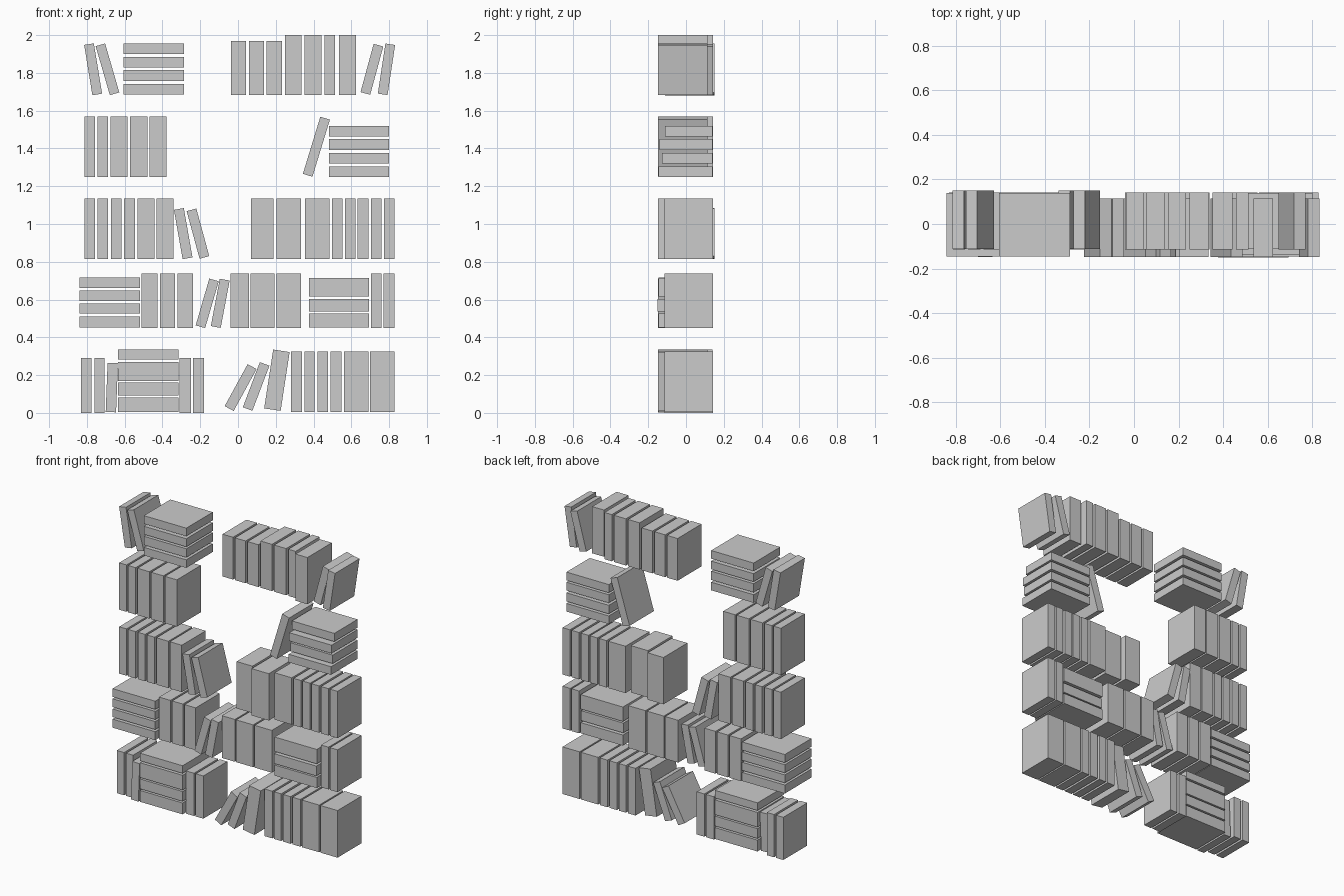
import bpy
from math import radians
from mathutils import Matrix, Vector

BACK = (-0.115, 0.142)    # books pushed back on the shelf
FRONT = (-0.147, 0.115)   # books pulled forward
FAR = (-0.112, 0.15)      # books leaning at the very back
DEEP = (-0.145, 0.14)     # full depth books in stacks


def box(name, cx, cz, w, h, ys, lean=0.0):
    """Plain block; lean is degrees from upright, positive to the right."""
    x, z = w / 2, h / 2
    rot = Matrix.Rotation(radians(lean), 3, 'Y')
    verts = [rot @ Vector((sx * x, 0, sz * z)) + Vector((cx, y, cz))
             for y in ys for sx, sz in ((-1, -1), (1, -1), (1, 1), (-1, 1))]
    faces = [(0, 1, 2, 3), (7, 6, 5, 4), (4, 5, 1, 0),
             (5, 6, 2, 1), (6, 7, 3, 2), (7, 4, 0, 3)]
    me = bpy.data.meshes.new(name)
    me.from_pydata(verts, [], faces)
    ob = bpy.data.objects.new(name, me)
    bpy.context.collection.objects.link(ob)


def upright(row, z0, z1, spans, ys=BACK):
    for a, b in spans:
        box(f"{row}_upright_book", (a + b) / 2, (z0 + z1) / 2, b - a, z1 - z0, ys)


def stack(row, x0, x1, spans, depths=(DEEP,) * 4):
    for (a, b), ys in zip(spans, depths):
        box(f"{row}_stacked_book", (x0 + x1) / 2, (a + b) / 2, x1 - x0, b - a, ys)


def leaning(row, cx, cz, w, h, angle, ys):
    box(f"{row}_leaning_book", cx, cz, w, h, ys, angle)


# Bottom row
r = "row_1"
upright(r, 0, 0.29, [(-.83, -.775), (-.76, -.707), (-.31, -.25), (-.237, -.18)])
leaning(r, -.668, .134, .055, .26, 2.2, FRONT)
stack(r, -.635, -.315, [(.005, .082), (.093, .16), (.17, .27), (.283, .335)])
leaning(r, .014, .134, .054, .253, 28.7, FRONT)
leaning(r, .096, .14, .054, .255, 20.7, FRONT)
leaning(r, .206, .173, .088, .315, 8.7, FRONT)
upright(r, .005, .325, [(.28, .338), (.352, .405), (.42, .476), (.49, .548),
                        (.56, .69), (.70, .828)])

# Second row
r = "row_2"
stack(r, -.84, -.52, [(.453, .511), (.525, .58), (.593, .649), (.662, .718)])
upright(r, .45, .737, [(-.512, -.427), (-.414, -.334), (-.321, -.237),
                       (-.041, .057), (.067, .194), (.205, .334),
                       (.704, .76), (.77, .828)])
leaning(r, -.163, .58, .052, .258, 16.2, FRONT)
leaning(r, -.094, .58, .053, .255, 10.7, FRONT)
stack(r, .376, .693, [(.453, .525), (.537, .604), (.617, .715)],
      (DEEP, (-.15, .135), DEEP))

# Third row
r = "row_3"
upright(r, .816, 1.134, [(-.812, -.757), (-.744, -.688), (-.672, -.617),
                         (-.604, -.546), (-.532, -.443), (-.432, -.342)])
leaning(r, -.29, .949, .053, .265, -10, FAR)
leaning(r, -.212, .949, .053, .261, -15.2, FAR)
upright(r, .816, 1.134, [(.07, .189), (.355, .484), (.498, .553), (.566, .622),
                         (.632, .69), (.704, .76), (.772, .828)])
upright(r, .816, 1.134, [(.205, .334)], FRONT)

# Fourth row
r = "row_4"
upright(r, 1.25, 1.568, [(-.812, -.757), (-.744, -.688), (-.675, -.585),
                         (-.572, -.48), (-.469, -.379)])
leaning(r, .415, 1.409, .053, .316, 17, FRONT)
stack(r, .482, .80, [(1.25, 1.305), (1.319, 1.377), (1.393, 1.449), (1.462, 1.518)],
      (DEEP, (-.127, .14), (-.139, .14), (-.11, .14)))

# Top row
r = "row_5"
leaning(r, -.767, 1.819, .052, .27, -9.3, FAR)
leaning(r, -.691, 1.819, .052, .27, -16.2, FAR)
stack(r, -.606, -.287, [(1.685, 1.74), (1.756, 1.815), (1.828, 1.883), (1.9, 1.955)])
upright(r, 1.683, 1.97, [(-.036, .043), (.057, .138), (.152, .233)])
upright(r, 1.683, 2.0, [(.249, .336), (.352, .442), (.458, .513)])
upright(r, 1.683, 2.0, [(.535, .624)], FRONT)
leaning(r, .709, 1.819, .053, .265, 15.2, BACK)
leaning(r, .786, 1.819, .052, .268, 8.6, FRONT)
